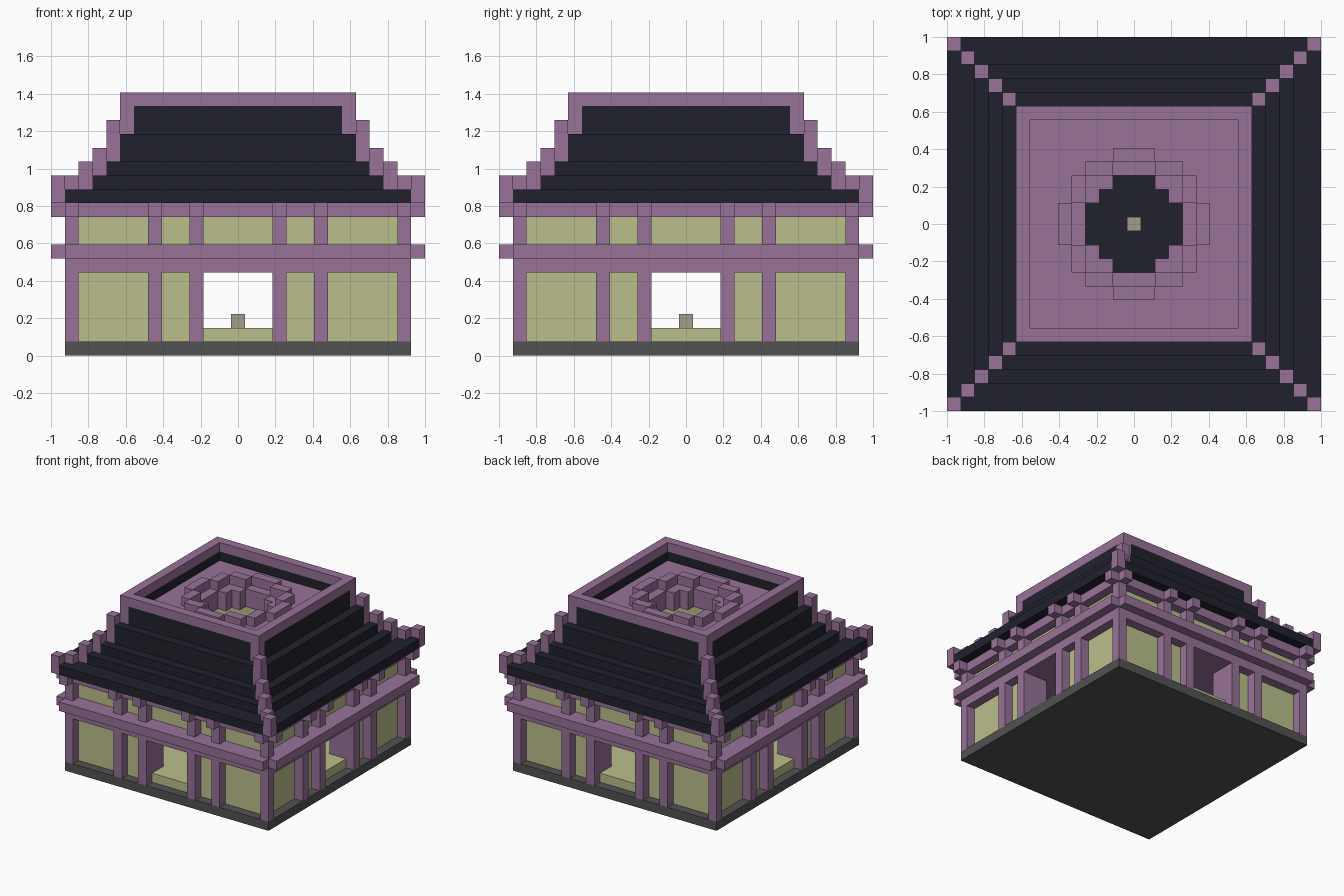
import bpy
import bmesh
from mathutils import Matrix

U = 2 / 27  # one block

cube = bpy.data.objects.get("Cube")
if cube:
    bpy.data.objects.remove(cube)


def material(name, hex_code):
    def channel(i):
        c = int(hex_code[i:i + 2], 16) / 255
        return c / 12.92 if c < 0.04045 else ((c + 0.055) / 1.055) ** 2.4
    colour = (channel(0), channel(2), channel(4), 1)
    mat = bpy.data.materials.new(name)
    mat.use_nodes = True
    mat.diffuse_color = colour
    mat.node_tree.nodes["Principled BSDF"].inputs["Base Color"].default_value = colour
    return mat


PLUM = material("plum timber", "987298")
PLASTER = material("pale green plaster", "BBBF8C")
TILE = material("dark roof tile", "20212C")
STONE = material("grey stone", "525252")
CLAY = material("light clay", "A69E8C")


class Part:
    """A named object made of boxes measured in blocks."""

    def __init__(self, name, mat):
        self.name, self.mat, self.bm = name, mat, bmesh.new()

    def box(self, x0, x1, y0, y1, z0, z1):
        size = Matrix.Diagonal((x1 - x0, y1 - y0, z1 - z0, 1))
        mid = Matrix.Translation(((x0 + x1) / 2, (y0 + y1) / 2, (z0 + z1) / 2))
        bmesh.ops.create_cube(self.bm, size=1, matrix=Matrix.Scale(U, 4) @ mid @ size)

    def spin(self, x0, x1, y0, y1, z0, z1):
        """Repeat a box on all four sides."""
        for _ in range(4):
            self.box(x0, x1, y0, y1, z0, z1)
            x0, x1, y0, y1 = -y1, -y0, x0, x1

    def ring(self, r, z0, z1, corners=True):
        start = -r - 0.5 if corners else -r + 0.5
        self.spin(start, r - 0.5, r - 0.5, r + 0.5, z0, z1)

    def slab(self, edge, z0, z1):
        """Square slab with a stepped round opening."""
        self.spin(-1.5, 1.5, 3.5, edge, z0, z1)
        self.spin(1.5, 2.5, 2.5, edge, z0, z1)
        self.spin(2.5, edge, 1.5, 2.5, z0, z1)
        self.spin(2.5, edge, 2.5, edge, z0, z1)

    def finish(self):
        mesh = bpy.data.meshes.new(self.name)
        self.bm.to_mesh(mesh)
        self.bm.free()
        mesh.materials.append(self.mat)
        bpy.context.collection.objects.link(bpy.data.objects.new(self.name, mesh))


# Stone base
base = Part("stone_base", STONE)
base.box(-12.5, 12.5, -12.5, 12.5, 0, 1)
base.finish()

# Interior floor with a dark round centre and a small pedestal
floor = Part("floor", PLASTER)
floor.slab(11.5, 1, 2)
floor.finish()

hearth = Part("round_floor_centre", TILE)
hearth.box(-1.5, 1.5, -1.5, 1.5, 1, 2)
hearth.spin(-1.5, 1.5, 1.5, 3.5, 1, 2)
hearth.spin(1.5, 2.5, 1.5, 2.5, 1, 2)
hearth.finish()

pedestal = Part("pedestal", CLAY)
pedestal.box(-0.5, 0.5, -0.5, 0.5, 2, 3)
pedestal.finish()

# Recessed plaster walls, open at the four doors
walls = Part("lower_wall_panels", PLASTER)
walls.spin(-11.5, -3.5, 10.5, 11.5, 2, 6)
walls.spin(3.5, 10.5, 10.5, 11.5, 2, 6)
walls.finish()

upper = Part("upper_wall_panels", PLASTER)
upper.ring(11, 7, 11)
upper.finish()

# Posts in both storeys
posts = Part("posts", PLUM)
for z0, z1 in ((1, 6), (8, 10)):
    posts.spin(11.5, 12.5, 11.5, 12.5, z0, z1)
    for x in (-6, -3, 3, 6):
        posts.spin(x - 0.5, x + 0.5, 11.5, 12.5, z0, z1)
posts.finish()

jambs = Part("door_jambs", PLUM)
for x in (-3, 3):
    jambs.spin(x - 0.5, x + 0.5, 9.5, 11.5, 2, 6)
jambs.finish()

# Beams, ledge and ceiling
beams = Part("beams", PLUM)
beams.ring(12, 6, 8)
beams.ring(12, 10, 11)
beams.finish()

ledge = Part("ledge", PLUM)
ledge.ring(13, 7, 8, corners=False)
ledge.finish()

ceiling = Part("ceiling", PLUM)
ceiling.slab(11.5, 6, 7)
ceiling.finish()

# Eave brackets above each post
brackets = Part("eave_brackets", PLUM)
for x in (-12, -6, -3, 3, 6, 12):
    brackets.spin(x - 0.5, x + 0.5, 12.5, 13.5, 10, 11)
brackets.finish()

# Stepped roof: ring position, bottom, top, hip top
roof = Part("roof_tiers", TILE)
hips = Part("roof_hips", PLUM)
for r, z0, z1, hip in ((13, 11, 12, 13), (12, 11, 12, 13), (11, 11, 13, 14),
                       (10, 12, 14, 15), (9, 13, 16, 17), (8, 15, 18, 18)):
    roof.ring(r, z0, z1, corners=False)
    hips.spin(r - 0.5, r + 0.5, r - 0.5, r + 0.5, z0, hip)
roof.finish()
hips.finish()

# Top frame, sunken deck and raised round collar
frame = Part("top_frame", PLUM)
frame.ring(8, 18, 19)
frame.finish()

deck = Part("sunken_deck", PLUM)
deck.slab(7.5, 16, 17)
deck.slab(4.5, 15, 16)
deck.finish()

collar = Part("round_collar", PLUM)
collar.spin(-1.5, 1.5, 4.5, 5.5, 17, 18)
collar.spin(1.5, 3.5, 3.5, 4.5, 17, 18)
collar.spin(3.5, 4.5, 1.5, 3.5, 17, 18)
collar.finish()
